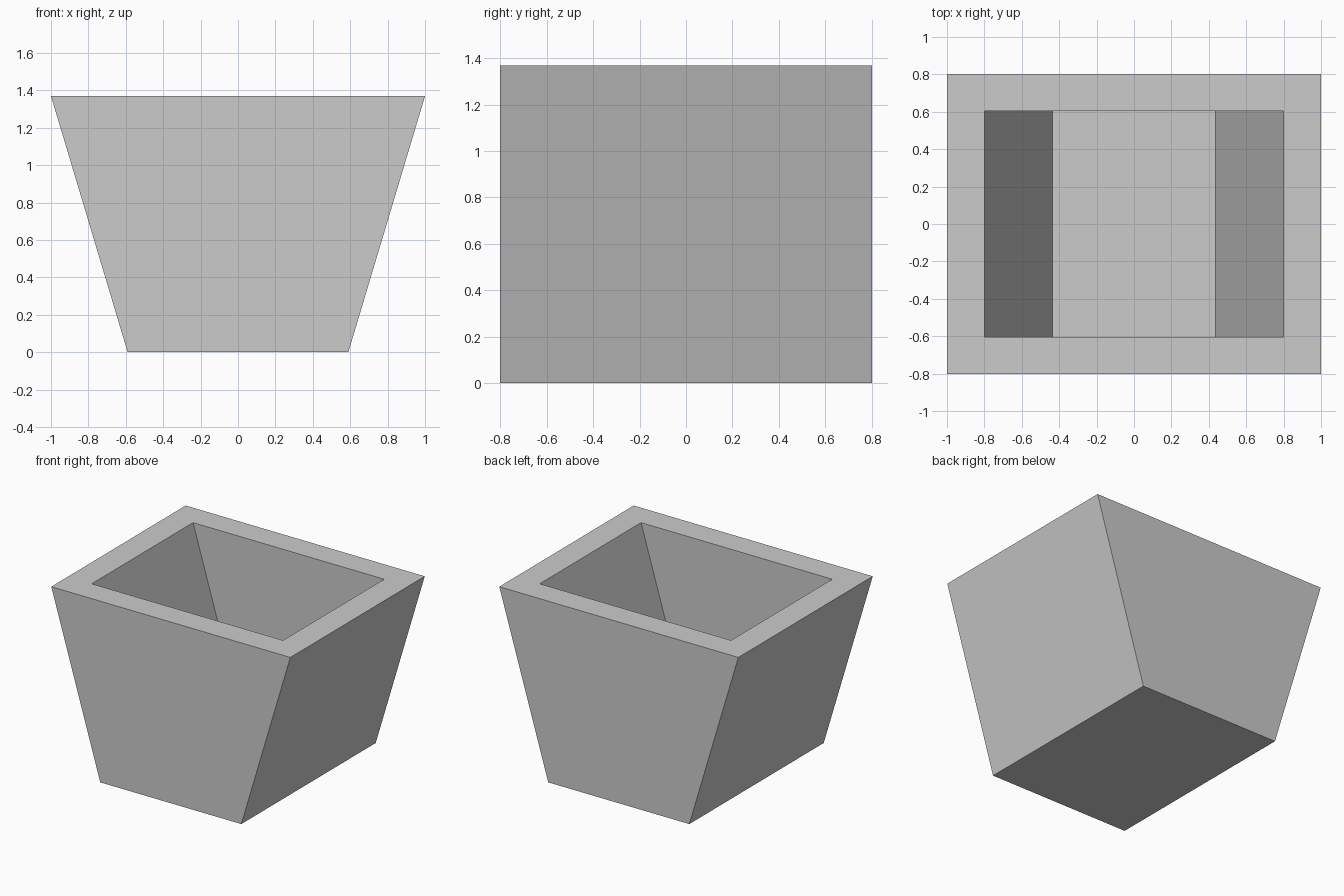
import bpy, bmesh

if "Cube" in bpy.data.objects:
    bpy.data.objects.remove(bpy.data.objects["Cube"])


def ring(bm, half_x, half_y, z):
    """Rectangular loop of four vertices."""
    return [bm.verts.new((sx * half_x, sy * half_y, z))
            for sx, sy in ((-1, -1), (1, -1), (1, 1), (-1, 1))]


# Planter: outer base, outer rim, inner rim, inner floor
bm = bmesh.new()
sections = [(0.59, 0.803, 0.0), (1.0, 0.803, 1.37),
            (0.80, 0.605, 1.37), (0.435, 0.605, 0.15)]
rings = [ring(bm, *s) for s in sections]

# Walls and rim
for a, b in zip(rings, rings[1:]):
    for i in range(4):
        j = (i + 1) % 4
        bm.faces.new((a[i], a[j], b[j], b[i]))

# Underside and inner floor
bm.faces.new(rings[0][::-1])
bm.faces.new(rings[-1])
bmesh.ops.recalc_face_normals(bm, faces=bm.faces)

mesh = bpy.data.meshes.new("planter_box")
bm.to_mesh(mesh)
bm.free()
bpy.context.collection.objects.link(bpy.data.objects.new("planter_box", mesh))
